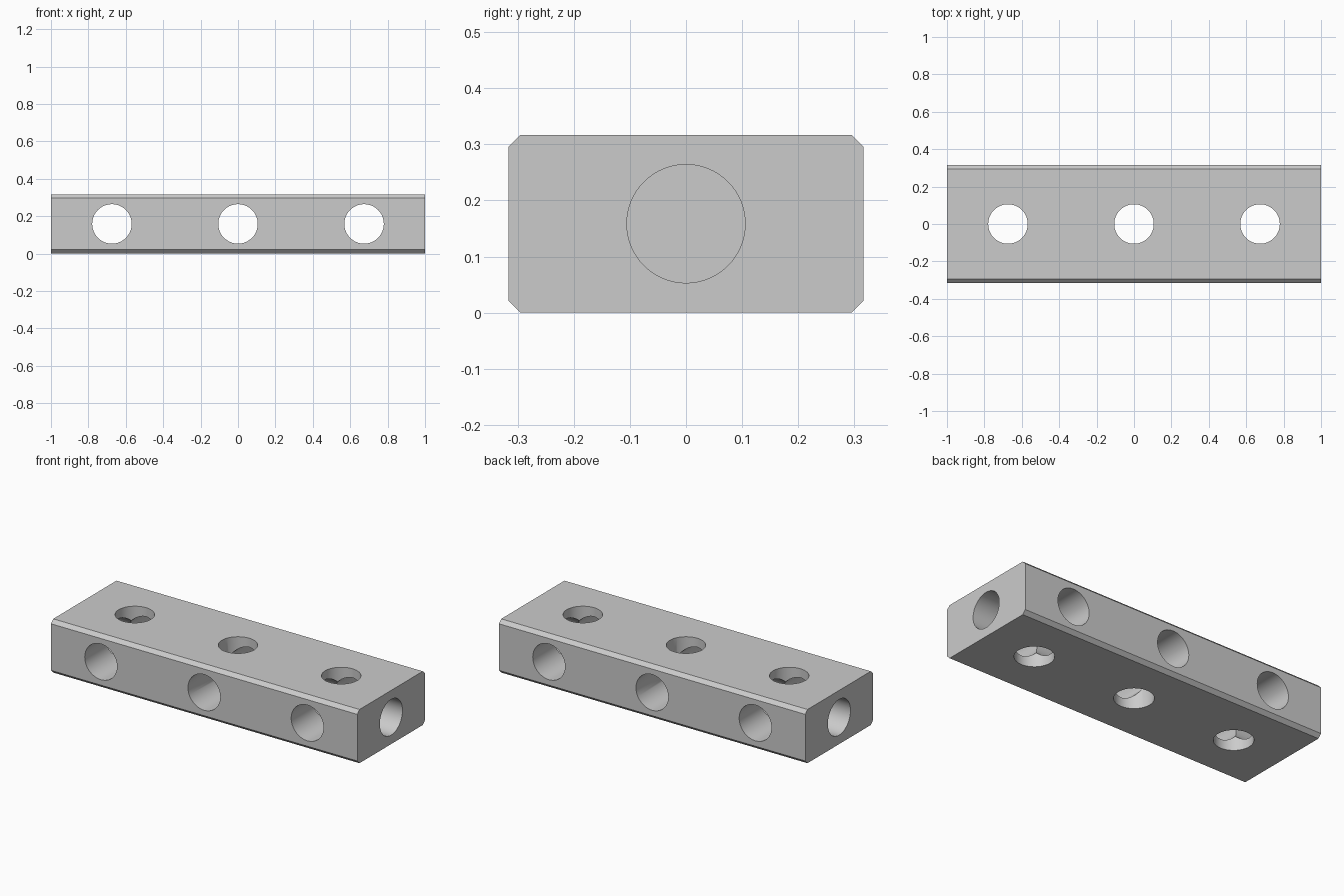
import bpy, bmesh, math

if "Cube" in bpy.data.objects:
    bpy.data.objects.remove(bpy.data.objects["Cube"])

L, W, H = 2.0, 0.632, 0.317      # block size
R, PITCH, CH = 0.1055, 0.674, 0.021
END_DEPTH = 0.632                # blind end bores

# Chamfered block: octagonal cross-section extruded along x
bm = bmesh.new()
w, h = W / 2, H
section = [(-w + CH, 0), (w - CH, 0), (w, CH), (w, h - CH),
           (w - CH, h), (-w + CH, h), (-w, h - CH), (-w, CH)]
face = bm.faces.new([bm.verts.new((-L / 2, y, z)) for y, z in section])
ext = bmesh.ops.extrude_face_region(bm, geom=[face])
bmesh.ops.translate(bm, vec=(L, 0, 0),
                    verts=[g for g in ext["geom"] if isinstance(g, bmesh.types.BMVert)])
bmesh.ops.recalc_face_normals(bm, faces=bm.faces)
mesh = bpy.data.meshes.new("drilled_block")
bm.to_mesh(mesh)
bm.free()
block = bpy.data.objects.new("drilled_block", mesh)
bpy.context.collection.objects.link(block)


def drill(center, rotation, depth):
    """Cut one round hole into the block."""
    bpy.ops.mesh.primitive_cylinder_add(vertices=64, radius=R, depth=depth,
                                        location=center, rotation=rotation)
    cutter = bpy.context.object
    cutter.name = "hole_cutter"
    cutter.hide_render = True
    mod = block.modifiers.new("hole", 'BOOLEAN')
    mod.operation = 'DIFFERENCE'
    mod.solver = 'EXACT'
    mod.object = cutter
    bpy.context.view_layer.objects.active = block
    bpy.ops.object.modifier_apply(modifier=mod.name)
    bpy.data.objects.remove(cutter)


# Vertical and crosswise through holes
for x in (-PITCH, 0, PITCH):
    drill((x, 0, H / 2), (0, 0, 0), 1.0)
    drill((x, 0, H / 2), (math.pi / 2, 0, 0), 1.0)

# Blind bores in both ends
for s in (-1, 1):
    x_in, x_out = 1 - END_DEPTH, 1.1
    drill((s * (x_in + x_out) / 2, 0, H / 2), (0, math.pi / 2, 0), x_out - x_in)

bpy.ops.object.select_all(action='DESELECT')
block.select_set(True)
bpy.context.view_layer.objects.active = block
bpy.ops.object.shade_smooth_by_angle(angle=math.radians(30))
